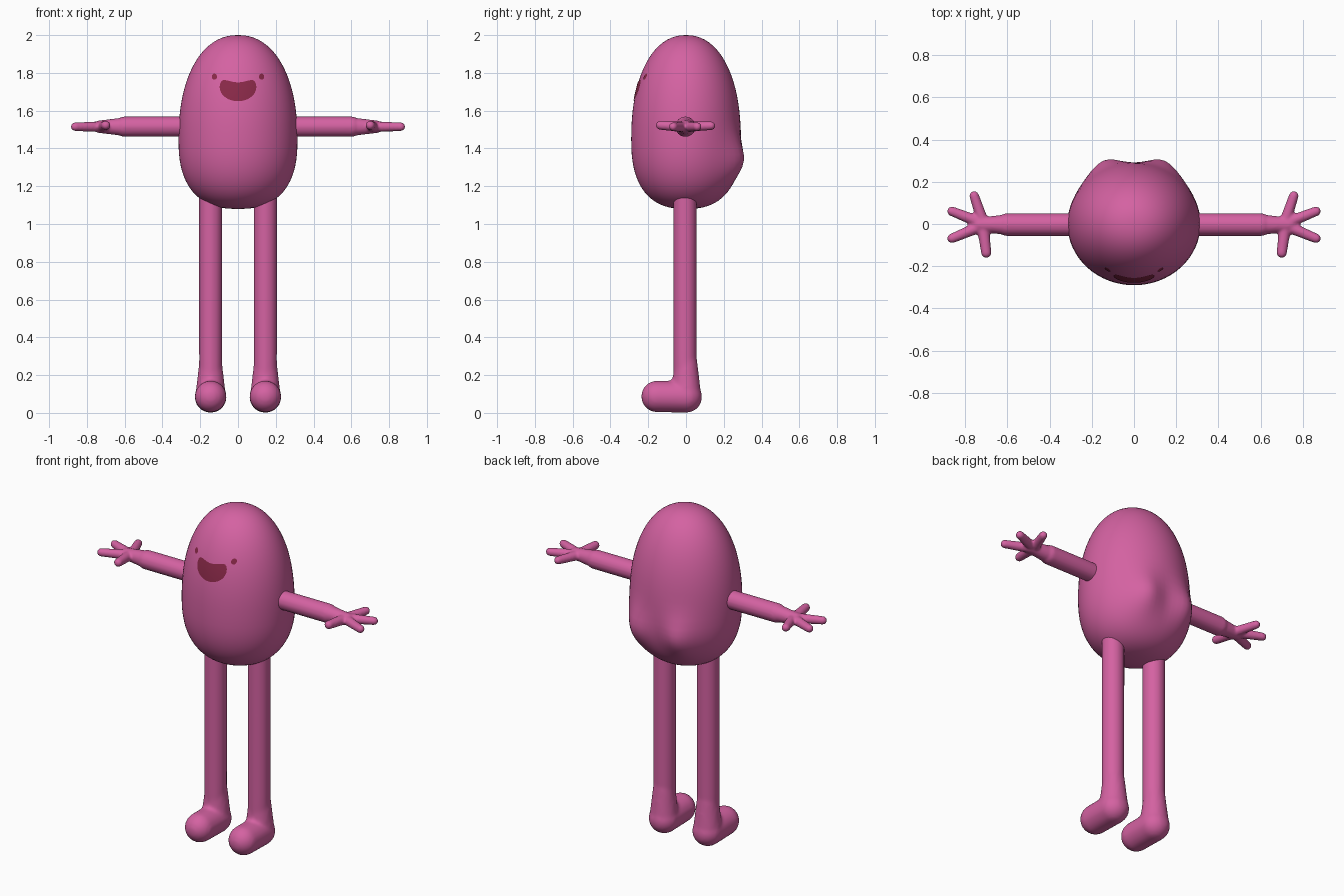
import bpy, bmesh, math
from mathutils import Vector

if "Cube" in bpy.data.objects:
    bpy.data.objects.remove(bpy.data.objects["Cube"])


def material(name, colour):
    m = bpy.data.materials.new(name)
    m.use_nodes = True
    m.diffuse_color = colour
    m.node_tree.nodes["Principled BSDF"].inputs["Base Color"].default_value = colour
    return m


pink = material("pink skin", (0.66, 0.122, 0.36, 1))
crimson = material("dark crimson", (0.25, 0.022, 0.065, 1))


def finish(name, bm, mat):
    mesh = bpy.data.meshes.new(name)
    bm.to_mesh(mesh)
    bm.free()
    for p in mesh.polygons:
        p.use_smooth = True
    mesh.materials.append(mat)
    ob = bpy.data.objects.new(name, mesh)
    bpy.context.collection.objects.link(ob)
    return ob


# Body: a superellipsoid egg, rounder on top and blunter below
WIDTH, DEPTH, WAIST = 0.315, 0.29, 1.45


def half(up):
    return (0.55, 2.2) if up else (0.37, 2.5)


bm = bmesh.new()
bmesh.ops.create_uvsphere(bm, u_segments=64, v_segments=40, radius=1)
for v in bm.verts:
    height, n = half(v.co.z >= 0)
    flat = math.hypot(v.co.x, v.co.y)
    grow = flat ** (2 / n - 1) if flat > 1e-5 else 0
    z = WAIST + math.copysign(abs(v.co.z) ** (2 / n) * height, v.co.z)
    x, y = v.co.x * grow * WIDTH, v.co.y * grow * DEPTH
    # two soft cheeks low on the back
    if y > 0:
        fade = min(1, y / 0.1)
        y += 0.05 * fade * math.exp(-((abs(x) - 0.15) / 0.09) ** 2 - ((z - 1.33) / 0.12) ** 2)
    v.co = (x, y, z)
finish("body", bm, pink)


def front_y(x, z):
    """Depth of the body's front surface at x, z."""
    height, n = half(z >= WAIST)
    ring = (1 - (abs(z - WAIST) / height) ** n) ** (1 / n)
    return -DEPTH * math.sqrt(max(0, ring ** 2 - (x / WIDTH) ** 2))


# Face: thin plates that follow the body surface
def plate(name, cx, cz, width, top, bottom, cols=24, rows=8):
    bm = bmesh.new()
    grid = []
    for i in range(cols + 1):
        u = math.sin(math.pi * (i / cols - 0.5))
        x = cx + width * u
        lo, hi = cz - bottom(u), cz + top(u)
        column = []
        for j in range(rows + 1):
            z = lo + (hi - lo) * j / rows
            column.append(bm.verts.new((x, front_y(x, z) - 0.003, z)))
        grid.append(column)
    for a, b in zip(grid, grid[1:]):
        for j in range(rows):
            bm.faces.new((a[j], b[j], b[j + 1], a[j + 1]))
    bmesh.ops.remove_doubles(bm, verts=bm.verts, dist=1e-5)
    return finish(name, bm, crimson)


def arc(size):
    return lambda u: size * math.sqrt(max(0, 1 - u * u))


plate("mouth", 0, 1.725, 0.097,
      lambda u: math.sqrt(max(0, 1 - u ** 4)) * (0.025 + 0.035 * u * u), arc(0.075))
for side, label in ((1, "left"), (-1, "right")):
    plate(label + "_eye", side * 0.125, 1.78, 0.014, arc(0.016), arc(0.016), 12, 4)


# Limbs: tapered capsules fused into one skin, then mirrored
def capsule(bm, start, end, r0, r1):
    start, end = Vector(start), Vector(end)
    turn = (end - start).to_track_quat('Z', 'Y')
    ball = bmesh.ops.create_uvsphere(bm, u_segments=24, v_segments=13, radius=1)
    for v in ball["verts"]:
        centre, r = (end, r1) if v.co.z > 0 else (start, r0)
        v.co = centre + turn @ (v.co * r)


def limbs(name, parts, voxel, passes):
    bm = bmesh.new()
    for part in parts:
        capsule(bm, *part)
    ob = finish(name, bm, pink)
    fuse = ob.modifiers.new("fuse", 'REMESH')
    fuse.mode = 'VOXEL'
    fuse.voxel_size = voxel
    fuse.use_smooth_shade = True
    soften = ob.modifiers.new("soften", 'SMOOTH')
    soften.factor = 0.5
    soften.iterations = passes
    mirror = ob.modifiers.new("mirror", 'MIRROR')
    mirror.use_mirror_merge = False


LEG = 0.145
limbs("legs_and_feet", [
    ((LEG, -0.005, 0.12), (LEG, -0.005, 1.2), 0.062, 0.063),   # leg
    ((LEG, 0, 0.09), (LEG, 0, 0.27), 0.083, 0.06),             # ankle
    ((LEG, -0.153, 0.087), (LEG, 0, 0.085), 0.084, 0.085),     # foot
], 0.011, 6)

ARM = 1.515
limbs("arms_and_hands", [
    ((0.22, -0.003, ARM), (0.6, -0.003, ARM), 0.054, 0.054),          # arm
    ((0.58, -0.003, ARM), (0.735, -0.003, ARM), 0.053, 0.033),        # palm
    ((0.715, 0.01, ARM), (0.757, 0.133, ARM + 0.005), 0.028, 0.023),  # thumb side finger
    ((0.735, 0.01, ARM), (0.862, 0.06, ARM), 0.028, 0.023),           # front fingers
    ((0.735, -0.015, ARM), (0.862, -0.068, ARM), 0.028, 0.023),
    ((0.715, -0.015, ARM), (0.7, -0.137, ARM + 0.008), 0.03, 0.024),  # outer finger
], 0.007, 5)
